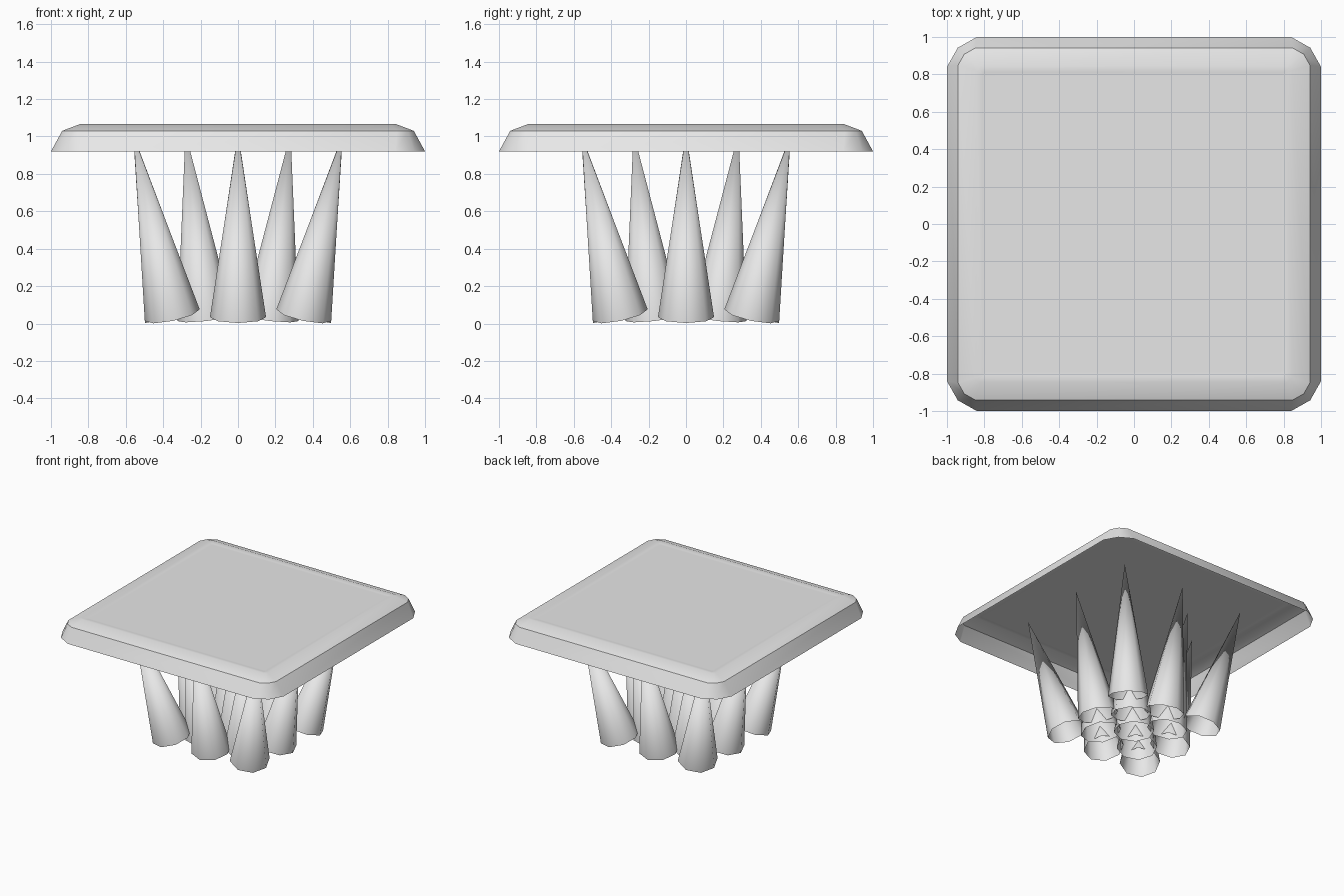
import bpy, math
from mathutils import Vector

if "Cube" in bpy.data.objects:
    bpy.data.objects.remove(bpy.data.objects["Cube"])

grey = bpy.data.materials.new("light_grey")
grey.diffuse_color = (0.8, 0.8, 0.8, 1)
grey.use_nodes = True
grey.node_tree.nodes["Principled BSDF"].inputs["Base Color"].default_value = grey.diffuse_color


def make_object(name, verts, faces):
    mesh = bpy.data.meshes.new(name)
    mesh.from_pydata(verts, [], faces)
    mesh.materials.append(grey)
    for p in mesh.polygons:
        p.use_smooth = True
    obj = bpy.data.objects.new(name, mesh)
    bpy.context.collection.objects.link(obj)
    return obj


def square_ring(half, cut, z):
    """Square outline with two-segment bevelled corners, counter-clockwise."""
    inner, mid = half - cut, half - cut * 0.36
    corner = [(half, inner), (mid, mid), (inner, half)]
    ring = []
    for k in range(4):
        c, s = round(math.cos(k * math.pi / 2)), round(math.sin(k * math.pi / 2))
        ring += [(c * x - s * y, s * x + c * y, z) for x, y in corner]
    return ring


# Table top: a shell, open underneath, with flared skirt and shallow recess
profile = [(1.0, 0.16, 0.92), (0.94, 0.09, 1.03), (0.845, 0.025, 1.066),
           (0.81, 0.012, 1.060), (0.79, 0.010, 1.060)]
verts, faces, n = [], [], 12
for half, cut, z in profile:
    verts += square_ring(half, cut, z)
for r in range(len(profile) - 1):
    for i in range(n):
        j = (i + 1) % n
        faces.append((r * n + i, r * n + j, (r + 1) * n + j, (r + 1) * n + i))
faces.append(tuple(range((len(profile) - 1) * n, len(profile) * n)))
top = make_object("table_top", verts, faces)
bpy.context.view_layer.objects.active = top
top.select_set(True)
bpy.ops.object.shade_smooth_by_angle(angle=math.radians(36))


# Legs: open eight-sided cones splayed outward towards their tips
def cone_leg(name, x, y, radius=0.15, length=1.0, sides=8):
    lean = Vector((x * 0.475, y * 0.475, 1)).normalized()
    turn = Vector((0, 0, 1)).rotation_difference(lean)
    points = [(radius * math.cos(a), radius * math.sin(a), -length / 2)
              for a in (math.tau * i / sides for i in range(sides))]
    points.append((0, 0, length / 2))
    centre = Vector((x, y, 0.523))
    verts = [centre + turn @ Vector(p) for p in points]
    make_object(name, verts, [(i, (i + 1) % sides, sides) for i in range(sides)])


# Three by three grid of legs, with four more set between them
outer, between = 0.455, 0.2275
spots = [(i * outer, j * outer) for i in (-1, 0, 1) for j in (-1, 0, 1)]
spots += [(i * between, j * between) for i in (-1, 1) for j in (-1, 1)]
for k, (x, y) in enumerate(spots):
    cone_leg(f"cone_leg_{k + 1}", x, y)
